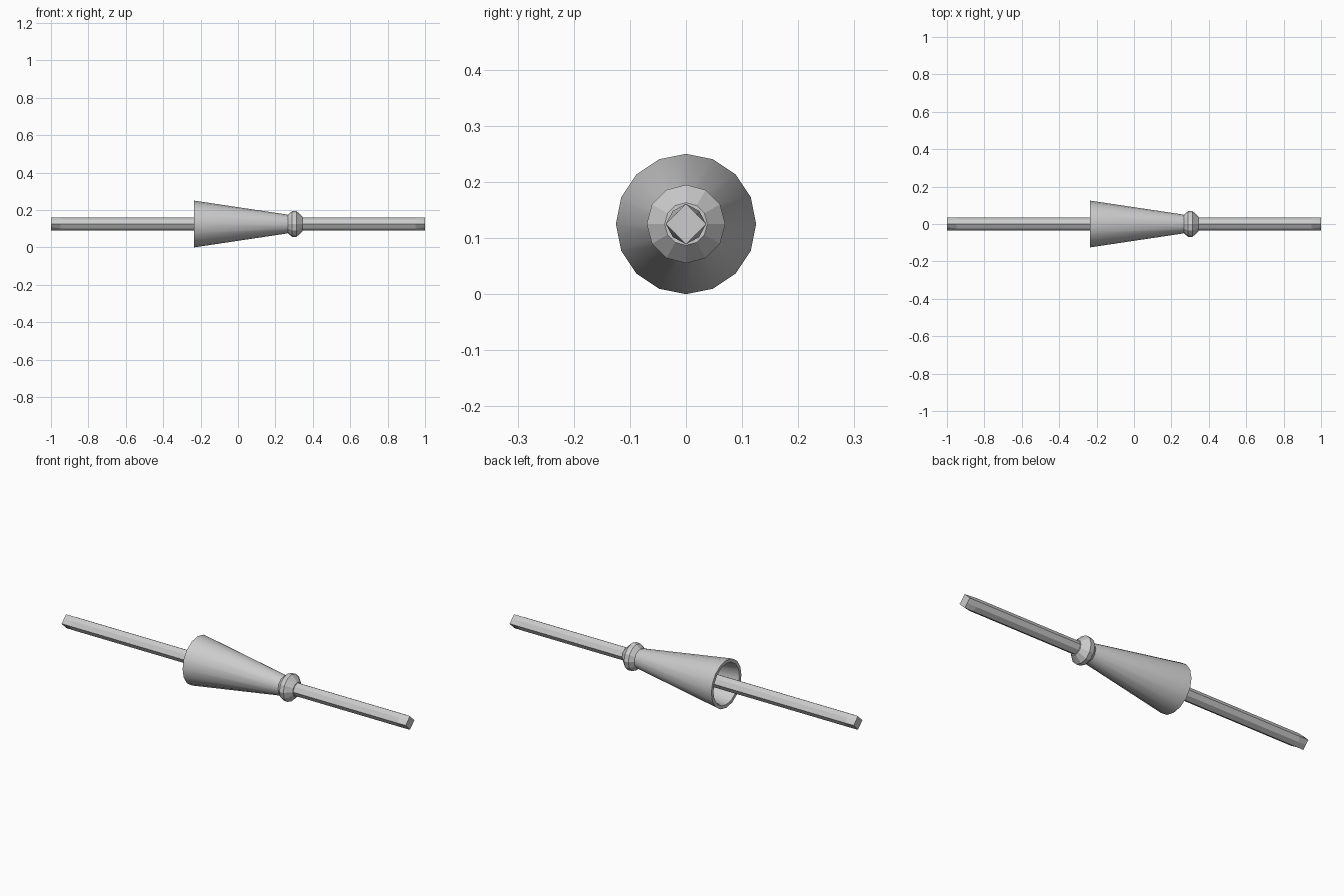
import bpy, bmesh, math

if "Cube" in bpy.data.objects:
    bpy.data.objects.remove(bpy.data.objects["Cube"], do_unlink=True)

AXIS_Z = 0.125

grey = bpy.data.materials.new("plain_grey")
grey.use_nodes = True
COLOUR = (0.6, 0.6, 0.6, 1)
grey.diffuse_color = COLOUR
grey.node_tree.nodes["Principled BSDF"].inputs["Base Color"].default_value = COLOUR


def lathe(name, profile, sides, closed=False, odd_scale=None, smooth=None):
    """Revolve (x, radius) pairs about the x axis; odd_scale pulls alternate corners in."""
    bm = bmesh.new()
    rings = []
    for i, (x, r) in enumerate(profile):
        ring = []
        for k in range(sides):
            a = 2 * math.pi * k / sides
            rr = r * odd_scale[i] if odd_scale and k % 2 else r
            ring.append(bm.verts.new((x, rr * math.cos(a), AXIS_Z + rr * math.sin(a))))
        rings.append(ring)
    pairs = list(zip(rings, rings[1:]))
    if closed:
        pairs.append((rings[-1], rings[0]))
    else:
        bm.faces.new(rings[0])
        bm.faces.new(rings[-1])
    for a, b in pairs:
        for k in range(sides):
            n = (k + 1) % sides
            bm.faces.new((a[k], a[n], b[n], b[k]))
    bmesh.ops.recalc_face_normals(bm, faces=bm.faces)
    mesh = bpy.data.meshes.new(name)
    bm.to_mesh(mesh)
    bm.free()
    mesh.materials.append(grey)
    obj = bpy.data.objects.new(name, mesh)
    bpy.context.collection.objects.link(obj)
    if smooth:
        bpy.ops.object.select_all(action='DESELECT')
        obj.select_set(True)
        bpy.context.view_layer.objects.active = obj
        bpy.ops.object.shade_smooth_by_angle(angle=math.radians(smooth))
    return obj


# Long rod: square ends on their corners, swelling to eight sides along the length
FLAT = math.sqrt(0.5)
lathe("rod",
      [(-1, 0.036), (-0.95, 0.036), (0.95, 0.036), (1, 0.036)],
      8, odd_scale=[FLAT, 0.92, 0.92, FLAT])

# Hollow flared bell, open at the wide end
lathe("bell",
      [(-0.235, 0.125), (0.26, 0.051), (0.275, 0.046), (0.275, 0.03),
       (0.22, 0.038), (-0.225, 0.103), (-0.235, 0.108)],
      16, closed=True, smooth=30)

# Faceted collar at the narrow end
lathe("collar",
      [(0.262, 0.045), (0.288, 0.068), (0.312, 0.070), (0.345, 0.038)],
      12)
